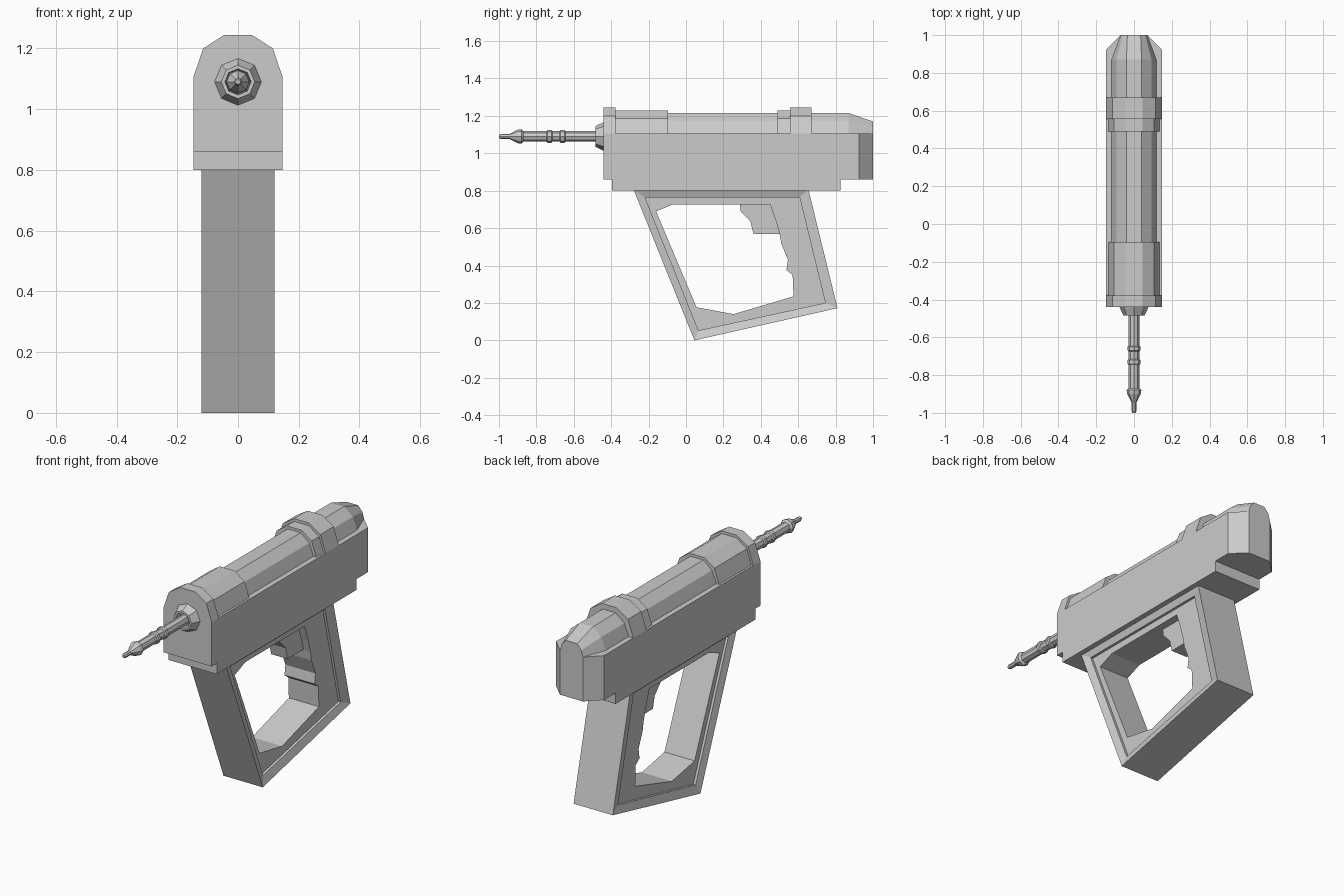
import bpy, bmesh, math

if "Cube" in bpy.data.objects:
    bpy.data.objects.remove(bpy.data.objects["Cube"])


def finish(name, bm):
    bmesh.ops.recalc_face_normals(bm, faces=bm.faces[:])
    me = bpy.data.meshes.new(name)
    bm.to_mesh(me)
    bm.free()
    ob = bpy.data.objects.new(name, me)
    bpy.context.collection.objects.link(ob)
    return ob


def bridge(bm, a, b):
    n = len(a)
    for i in range(n):
        j = (i + 1) % n
        bm.faces.new((a[i], a[j], b[j], b[i]))


def loft(name, rings):
    """Skin a list of equal-length point rings and cap both ends."""
    bm = bmesh.new()
    loops = [[bm.verts.new(p) for p in r] for r in rings]
    for a, b in zip(loops, loops[1:]):
        bridge(bm, a, b)
    bm.faces.new(loops[0])
    bm.faces.new(loops[-1])
    return finish(name, bm)


def arch(y, base, pts):
    """Mirrored arch cross-section at y; pts run up the +x side."""
    right = [(pts[0][0], base)] + pts
    return [(x, y, z) for x, z in right] + [(-x, y, z) for x, z in reversed(right)]


# main housing with chamfered rear corners
plan = [(-.147, -.43), (.147, -.43), (.147, .925), (.07, 1), (-.07, 1), (-.147, .925)]
loft("housing", [[(x, y, z) for x, y in plan] for z in (.86, 1.105)])

# lower slab under the housing
slab = [(-.147, -.395), (.147, -.395), (.147, .825), (-.147, .825)]
loft("lower_slab", [[(x, y, z) for x, y in slab] for z in (.8, .865)])

# upper shell: front plate, bands and long cover
big = [(.147, 1.105), (.115, 1.2), (.045, 1.245)]
mid = [(.135, 1.105), (.107, 1.187), (.045, 1.23)]
small = [(.118, 1.105), (.092, 1.172), (.04, 1.215)]
tail = [(.07, 1.105), (.06, 1.14), (.035, 1.17)]
loft("front_plate", [arch(y, .86, big) for y in (-.44, -.378)])
loft("front_band", [arch(y, 1.09, mid) for y in (-.39, -.095)])
loft("rear_band_step", [arch(y, 1.09, mid) for y in (.49, .56)])
loft("rear_band", [arch(y, 1.09, big) for y in (.555, .67)])
loft("top_cover", [arch(-.1, 1.09, small), arch(.87, 1.09, small), arch(1, 1.09, tail)])

# barrel, turned from an eight-sided profile of (y, radius)
turned = [(-.42, .077), (-.44, .077), (-.485, .055), (-.485, .043), (-.45, .04), (-.45, .028),
          (-.645, .028), (-.65, .034), (-.67, .034), (-.675, .028),
          (-.715, .028), (-.72, .034), (-.74, .034), (-.745, .028),
          (-.87, .028), (-.88, .039), (-.9, .036), (-.945, .013), (-.99, .013), (-1, .008)]
loft("barrel", [[(r * math.cos(k * math.pi / 4), y, 1.09 + r * math.sin(k * math.pi / 4))
                 for k in range(8)] for y, r in turned])

# handle frame: bevelled border, small step, then a flat panel with the grip opening
outer = [(-.28, .805), (.045, 0), (.81, .172), (.655, .805)]
inset = [(-.22, .765), (.067, .053), (.745, .2), (.607, .765)]
hole = [(-.16, .69), (-.067, .727), (.45, .727), (.48, .64), (.5, .57), (.51, .515),
        (.545, .43), (.537, .375), (.57, .35), (.575, .235), (.254, .14), (.056, .177)]
bm = bmesh.new()
sides = []
for s in (1, -1):
    a, b, c, h = [[bm.verts.new((s * x, y, z)) for y, z in pts] for pts, x in
                  ((outer, .12), (inset, .106), (inset, .092), (hole, .092))]
    edges = [bm.edges.new((l[i], l[(i + 1) % len(l)])) for l in (c, h) for i in range(len(l))]
    bmesh.ops.triangle_fill(bm, use_beauty=True, use_dissolve=False, edges=edges)
    bridge(bm, a, b)
    bridge(bm, b, c)
    sides.append((a, h))
bridge(bm, sides[0][0], sides[1][0])
bridge(bm, sides[0][1], sides[1][1])
finish("handle_frame", bm)

# trigger
trig = [(.286, .74), (.293, .69), (.345, .635), (.36, .57), (.515, .568), (.515, .74)]
loft("trigger", [[(x, y, z) for y, z in trig] for x in (-.05, .05)])
